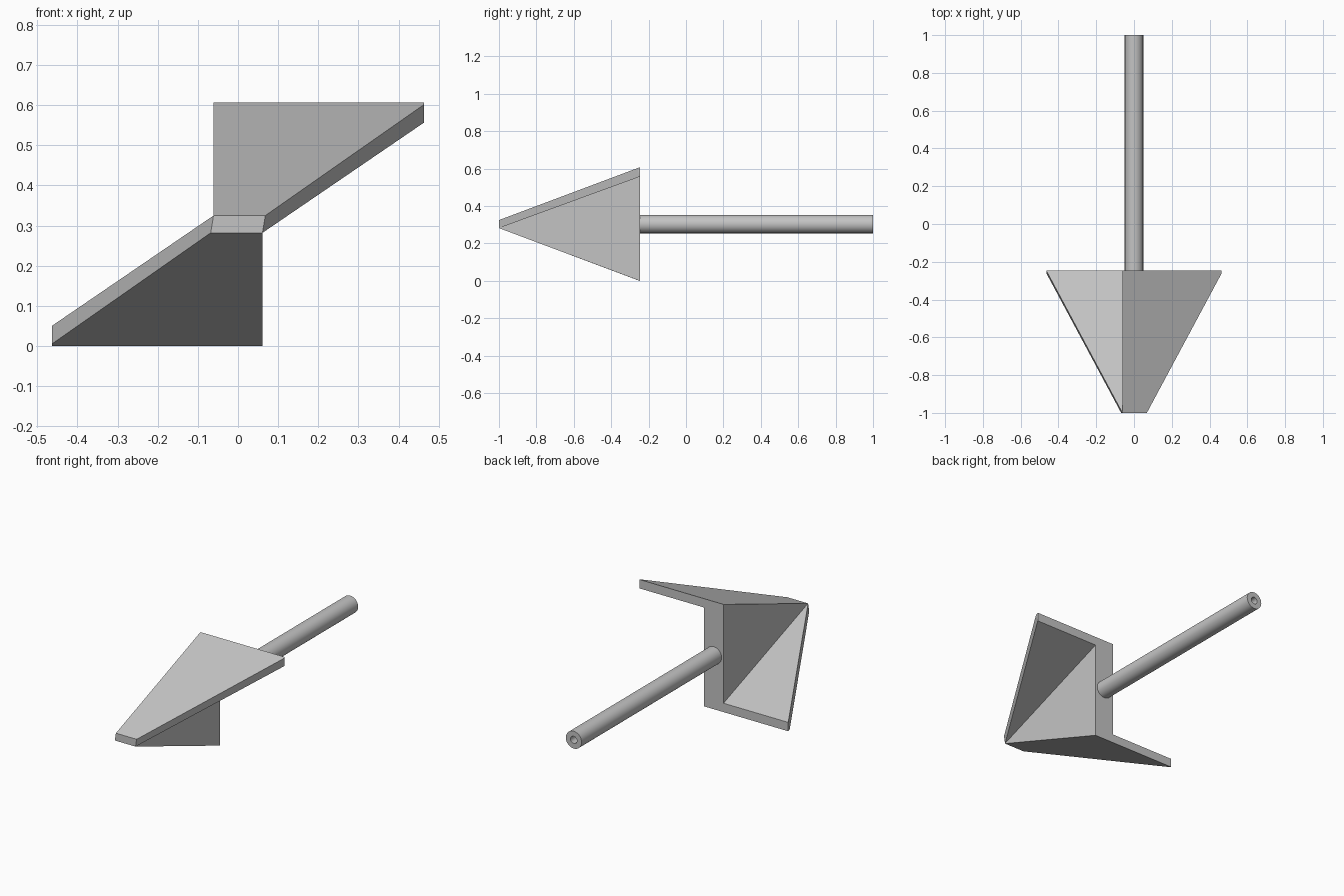
import bpy, bmesh, math
from mathutils import Vector

cube = bpy.data.objects.get("Cube")
if cube:
    bpy.data.objects.remove(cube, do_unlink=True)

MID = 0.3035    # height of the shaft axis
BACK = -0.247   # rear plane of the head
TIP = -1.0

grey = bpy.data.materials.new("plain grey")
grey.use_nodes = True
colour = (0.55, 0.55, 0.55, 1)
grey.diffuse_color = colour
grey.node_tree.nodes["Principled BSDF"].inputs["Base Color"].default_value = colour


def finish(name, bm):
    bmesh.ops.recalc_face_normals(bm, faces=bm.faces)
    mesh = bpy.data.meshes.new(name)
    bm.to_mesh(mesh)
    bm.free()
    mesh.materials.append(grey)
    obj = bpy.data.objects.new(name, mesh)
    bpy.context.collection.objects.link(obj)
    return obj


# Arrow head: Z-shaped section tapering to a blunt tip, half-turn symmetric
half = {
    "ridge": (-0.061, BACK, 0.607),
    "wing_top": (0.464, BACK, 0.607),
    "wing_nick": (0.464, BACK - 0.014, 0.602),
    "wing_low": (0.464, BACK, 0.557),
    "inner": (0.061, BACK, 0.557),
    "tip_a": (-0.061, TIP, 0.325),
    "tip_b": (0.068, TIP, 0.325),
}
bm = bmesh.new()
one = {k: bm.verts.new(p) for k, p in half.items()}
two = {k: bm.verts.new((-x, y, 2 * MID - z)) for k, (x, y, z) in half.items()}
for s, o in ((one, two), (two, one)):
    bm.faces.new([s[k] for k in ("ridge", "tip_a", "tip_b", "wing_nick", "wing_top")])
    bm.faces.new([s["tip_b"], o["tip_a"], s["wing_low"], s["wing_nick"]])
    bm.faces.new([s["wing_nick"], s["wing_low"], s["wing_top"]])
    bm.faces.new([s["inner"], s["wing_low"], o["tip_a"]])
    bm.faces.new([s["inner"], o["tip_a"], o["ridge"]])
rim = ("ridge", "wing_top", "wing_low", "inner")
bm.faces.new([s[k] for s in (one, two) for k in rim])
bm.faces.new([s[k] for s in (one, two) for k in ("tip_a", "tip_b")])
finish("arrow_head", bm)

# Shaft: hollow tube spun around the long axis
bm = bmesh.new()
profile = [(0.049, BACK), (0.049, 1), (0.02, 1), (0.02, BACK)]
ring = [bm.verts.new((r, y, MID)) for r, y in profile]
edges = [bm.edges.new((ring[i], ring[(i + 1) % 4])) for i in range(4)]
bmesh.ops.spin(bm, geom=ring + edges, cent=(0, 0, MID), axis=Vector((0, 1, 0)),
               angle=math.tau, steps=40, use_merge=True)
bmesh.ops.remove_doubles(bm, verts=bm.verts, dist=0.0001)
shaft = finish("shaft", bm)
bpy.ops.object.select_all(action="DESELECT")
shaft.select_set(True)
bpy.context.view_layer.objects.active = shaft
bpy.ops.object.shade_smooth_by_angle(angle=math.radians(30))
